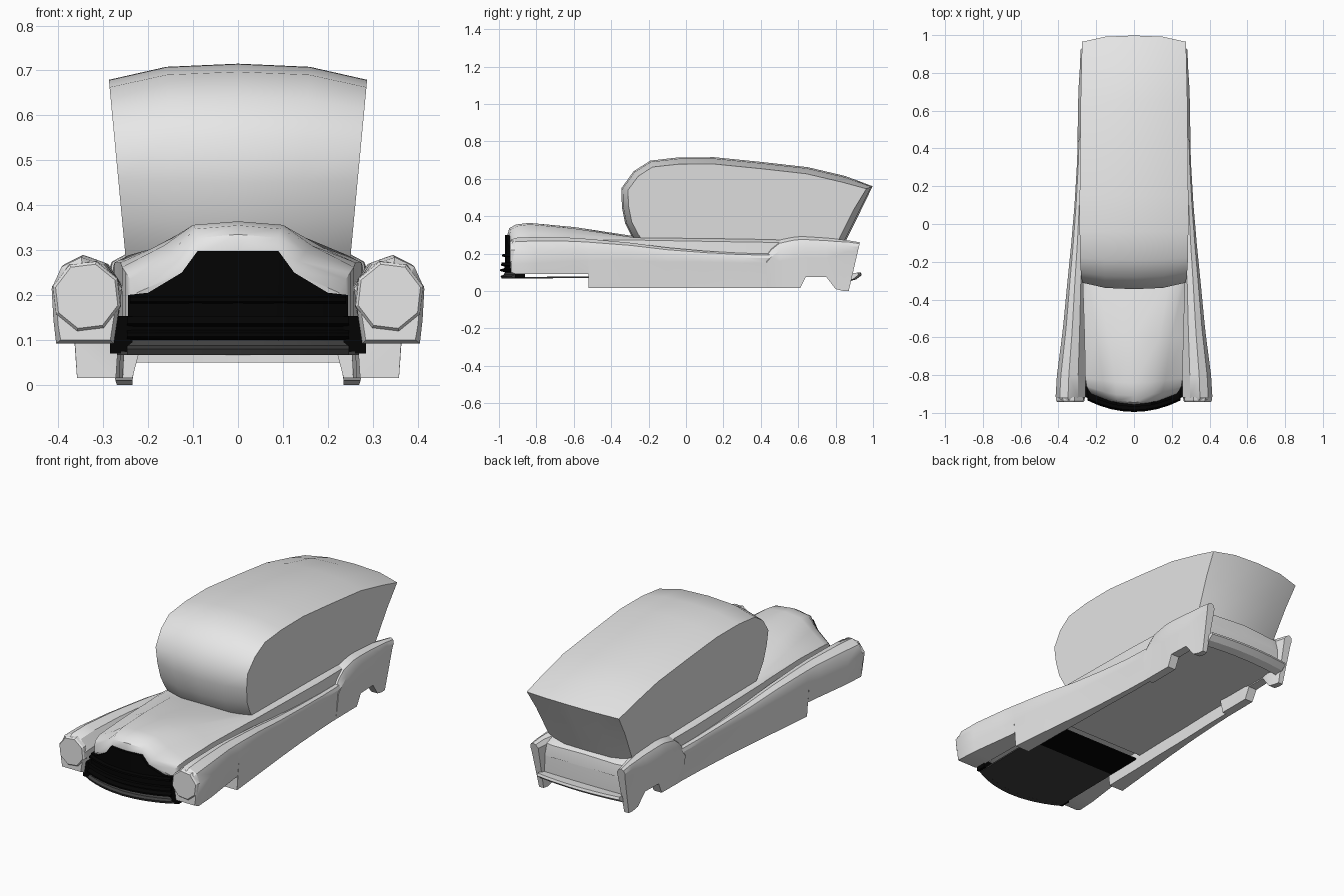
import bpy, bmesh, math
from mathutils import Vector

if "Cube" in bpy.data.objects:
    bpy.data.objects.remove(bpy.data.objects["Cube"])


def material(name, rgb):
    m = bpy.data.materials.new(name)
    m.diffuse_color = (*rgb, 1)
    m.use_nodes = True
    m.node_tree.nodes["Principled BSDF"].inputs["Base Color"].default_value = m.diffuse_color
    return m


GREY = material("light grey paint", (0.8, 0.8, 0.8))
BLACK = material("black trim", (0.001, 0.001, 0.001))
CHARCOAL = material("charcoal metal", (0.05, 0.05, 0.05))


def loft(name, rings, mat, closed=True, caps=True, mirror=False, angle=30):
    """Skin a list of equal-length point rings."""
    bm = bmesh.new()
    vs = [[bm.verts.new(p) for p in r] for r in rings]
    n = len(rings[0])
    for a, b in zip(vs, vs[1:]):
        for i in range(n if closed else n - 1):
            j = (i + 1) % n
            bm.faces.new((a[i], a[j], b[j], b[i]))
    if caps:
        bm.faces.new(vs[0])
        bm.faces.new(vs[-1])
    bmesh.ops.recalc_face_normals(bm, faces=bm.faces)
    me = bpy.data.meshes.new(name)
    bm.to_mesh(me)
    bm.free()
    me.materials.append(mat)
    ob = bpy.data.objects.new(name, me)
    bpy.context.collection.objects.link(ob)
    bpy.ops.object.select_all(action='DESELECT')
    ob.select_set(True)
    bpy.context.view_layer.objects.active = ob
    bpy.ops.object.shade_smooth_by_angle(angle=math.radians(angle))
    if mirror:
        m = ob.modifiers.new("mirror", 'MIRROR')
        m.use_mirror_merge = False
    return ob


# Cabin: side outline swept across the width, edges drawn in towards the flat sides
outline = [(-0.255, 0.24), (-0.29, 0.29), (-0.325, 0.36), (-0.343, 0.45), (-0.345, 0.55),
           (-0.28, 0.64), (-0.19, 0.697), (-0.04, 0.714), (0.15, 0.715), (0.4, 0.69),
           (0.65, 0.662), (0.85, 0.615), (0.998, 0.56), (0.93, 0.42), (0.865, 0.29),
           (0.84, 0.24)]


def inset(d):
    pts = []
    for i, p in enumerate(outline):
        a = Vector(outline[max(i - 1, 0)])
        b = Vector(outline[min(i + 1, len(outline) - 1)])
        t = (b - a).normalized()
        pts.append((p[0] + t.y * d, p[1] - t.x * d))
    return pts


rings = []
for f, d in [(-1, .036), (-.55, .007), (0, 0), (.55, .007), (1, .036)]:
    rings.append([(f * (0.25 + (z - 0.28) * 0.094), y, z) for y, z in inset(d)])
loft("cabin", rings, GREY, angle=45)


# Hood and lower body: y, top z, crown half width, shoulder half width and z, side half width and z, bottom z, bow
stations = [(-0.955, .300, .085, .125, .250, .225, .205, .13, 1.1),
            (-0.945, .335, .09, .135, .275, .24, .235, .12, 1.1),
            (-0.91, .355, .095, .15, .295, .25, .25, .11, .8),
            (-0.84, .364, .10, .165, .310, .258, .262, .11, .4),
            (-0.6, .342, .135, .195, .302, .262, .272, .11, 0),
            (-0.29, .295, .19, .245, .288, .272, .272, .11, 0),
            (-0.27, .290, .19, .25, .285, .275, .272, .08, 0),
            (0.3, .280, .19, .25, .278, .278, .262, .08, 0),
            (0.8, .275, .19, .24, .272, .265, .255, .08, 0),
            (0.875, .250, .19, .24, .245, .255, .235, .08, -.2),
            (0.885, .19, .19, .24, .19, .25, .18, .06, -.2)]
rings = []
for y, zt, a, b, zm, s, zs, zb, bow in stations:
    half = [(a, zt - .008), (b, zm), (s, zs), (s, zb)]
    sec = [(-x, z) for x, z in half[::-1]] + [(0, zt)] + half
    rings.append([(x, y + bow * x * x, z) for x, z in sec])
loft("hood_and_body", rings, GREY, angle=40)


def fender_ring(y, xo, xi, zt, zb, lean=0.0):
    w = xo - xi
    h = min(.07, w * .5)
    sec = [(max(xi + w * .12, .235), zb), (max(xi, .2), zt - h), (xi + .25 * w, zt - .25 * h),
           (xi + .58 * w, zt), (xo - .14 * w, zt - .3 * h), (xo, zt - h),
           (xo - .004, max(zb, zt - 2 * h)), (xo - .01 - .06 * max(0, .09 - zb), zb)]
    return [(x, y - lean * (zt - z) / (zt - zb), z) for x, z in sec]


# Long front fenders flowing into the side skirts
front = [(-.935, .405, .268, .272, .10), (-.915, .415, .258, .284, .092), (-.8, .408, .258, .289, .092),
         (-.6, .382, .258, .284, .092), (-.521, .373, .258, .278, .092), (-.52, .373, .258, .278, .015),
         (-.3, .352, .258, .258, .015), (-.1, .332, .255, .232, .015), (.1, .315, .255, .214, .015),
         (.3, .303, .25, .202, .015), (.43, .298, .25, .2, .015), (.5, .294, .25, .2, .015)]
loft("front_fender", [fender_ring(*s) for s in front], GREY, mirror=True)

# Rear fenders with a raised hump blending into the cabin, and wheel cut-out
rear = [(.43, .298, .2, .2, .015), (.455, .298, .19, .235, .015), (.5, .298, .185, .272, .015),
        (.58, .297, .18, .290, .015), (.61, .297, .18, .292, .015), (.64, .296, .18, .292, .075),
        (.75, .292, .18, .286, .075), (.80, .288, .2, .278, .01, .0), (.87, .285, .225, .27, 0, .03),
        (.93, .283, .235, .26, 0, .06)]
loft("rear_fender", [fender_ring(*s) for s in rear], GREY, mirror=True)

# Octagonal headlights
rings = []
for y, r in [(-.915, .08), (-.935, .078), (-.942, .072)]:
    rings.append([(.337 + r * math.cos(math.pi * (i + .35) / 4), y,
                   .197 + r * 1.03 * math.sin(math.pi * (i + .35) / 4)) for i in range(8)])
loft("headlight", rings, GREY, mirror=True, angle=20)

# Black grille, bowed forward at the centre
top = [(.245, .2), (.2, .205), (.125, .25), (.09, .298), (0, .298)]
top = [(-x, z) for x, z in top] + [(x, z) for x, z in top[-2::-1]]
rings = []
for x, z in top:
    y = -.968 + 1.05 * x * x
    rings.append([(x, y, .08), (x, y, z), (x, y + .03, z), (x, y + .03, .08)])
loft("grille", rings, BLACK, angle=20)


def bowed_bar(name, section, half, bow, mat, steps=8):
    rings = []
    for i in range(steps + 1):
        x = half * (2 * i / steps - 1)
        rings.append([(x, y + bow * x * x, z) for y, z in section])
    return loft(name, rings, mat, angle=20)


# Ribbed front bumper with a charcoal lower lip, and a grille bar
bowed_bar("front_bumper", [(-.955, .1), (-.968, .1), (-.995, .107), (-.995, .115), (-.97, .122),
                           (-.97, .13), (-.99, .136), (-.985, .152), (-.95, .152)], .247, 1.0, BLACK)
bowed_bar("bumper_lip", [(-.955, .066), (-.985, .066), (-.992, .08), (-.975, .087), (-.968, .1),
                         (-.955, .1)], .247, 1.0, CHARCOAL)
bowed_bar("grille_bar", [(-.96, .18), (-.985, .185), (-.985, .195), (-.96, .2)], .24, 1.0, BLACK)

# Bumper ends set back beneath the fenders
rings = [[(x, -.915, .07), (x, -.915, .153), (x, -.86, .153), (x, -.86, .07)] for x in (.235, .285)]
loft("bumper_end", rings, BLACK, mirror=True)

# Charcoal tray at the front with a black panel behind it
rings = []
for i in range(9):
    x = .27 * (i / 4 - 1)
    y = -.98 + .95 * x * x
    rings.append([(x, y, .066), (x, y, .074), (x, -.5, .078), (x, -.5, .07)])
loft("front_under_tray", rings, CHARCOAL, angle=20)
rings = [[(x, -.5, .07), (x, -.5, .078), (x, -.3, .078), (x, -.3, .07)] for x in (-.275, .275)]
loft("rear_under_tray", rings, BLACK, angle=20)

# Grey rear bumper
bowed_bar("rear_bumper", [(.87, .05), (.91, .062), (.94, .085), (.935, .098), (.87, .09)], .245, -.3, GREY)
